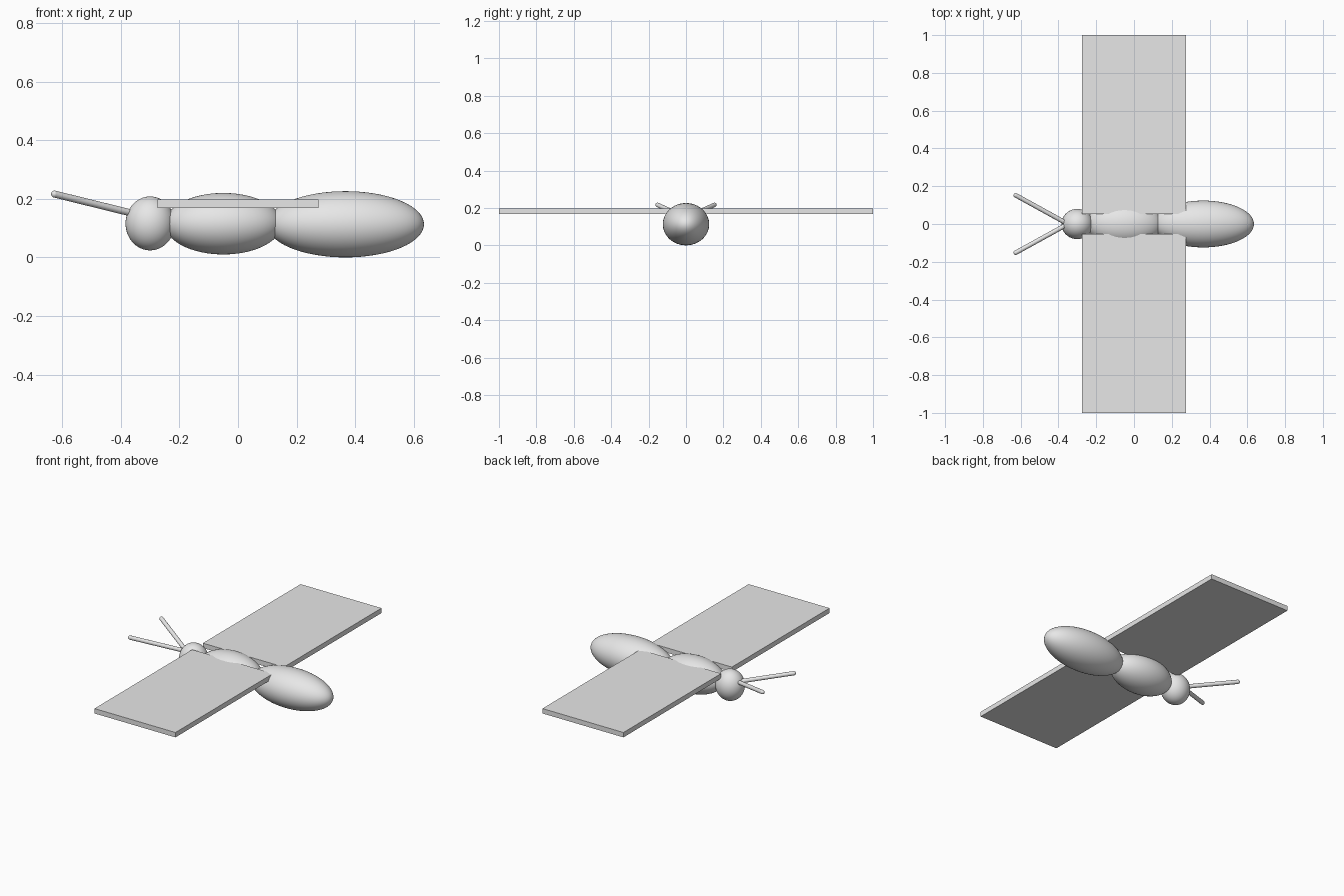
import bpy
from mathutils import Vector

cube = bpy.data.objects.get("Cube")
if cube:
    bpy.data.objects.remove(cube, do_unlink=True)

# One plain grey for the whole insect
GREY = (0.8, 0.8, 0.8, 1)
grey = bpy.data.materials.new("plain_grey")
grey.use_nodes = True
grey.diffuse_color = GREY
grey.node_tree.nodes["Principled BSDF"].inputs["Base Color"].default_value = GREY


def finish(name, smooth=True):
    obj = bpy.context.object
    obj.name = name
    obj.data.materials.append(grey)
    bpy.ops.object.transform_apply(location=False, rotation=False, scale=True)
    if smooth:
        bpy.ops.object.shade_smooth_by_angle()
    return obj


def ellipsoid(name, centre, radii, segments=64):
    bpy.ops.mesh.primitive_uv_sphere_add(segments=segments, ring_count=segments // 2,
                                         radius=1, location=centre)
    bpy.context.object.scale = radii
    return finish(name)


def rod(name, start, end, radius):
    start, end = Vector(start), Vector(end)
    axis = end - start
    bpy.ops.mesh.primitive_cylinder_add(vertices=24, radius=radius, depth=axis.length,
                                        location=(start + end) / 2)
    bpy.context.object.rotation_euler = axis.to_track_quat('Z', 'Y').to_euler()
    return finish(name)


# Body segments along x
ellipsoid("head", (-0.30, 0, 0.116), (0.084, 0.08, 0.092))
ellipsoid("thorax", (-0.05, 0, 0.115), (0.2, 0.12, 0.105))
ellipsoid("abdomen", (0.367, 0, 0.113), (0.268, 0.124, 0.113))

# Mirrored flat wings and antennae with rounded tips
for side, label in ((-1, "front"), (1, "back")):
    bpy.ops.mesh.primitive_cube_add(size=1, location=(0, side * 0.526, 0.183))
    bpy.context.object.scale = (0.55, 0.948, 0.03)
    finish(label + "_wing", smooth=False)

    tip = (-0.626, side * 0.152, 0.216)
    rod(label + "_antenna", (-0.35, 0, 0.148), tip, 0.012)
    ellipsoid(label + "_antenna_tip", tip, (0.012, 0.012, 0.012), 24)
